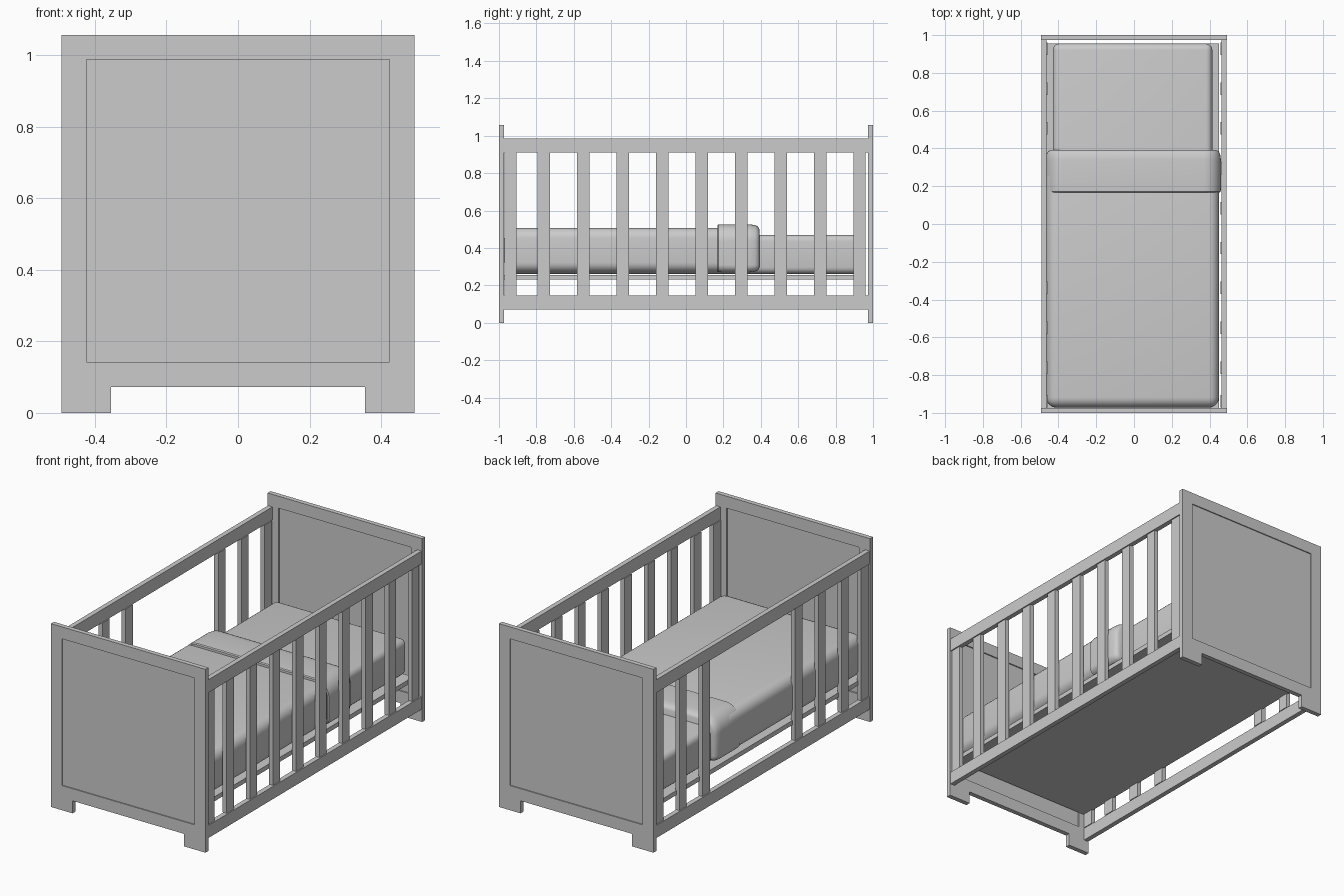
import bpy, bmesh, math

if "Cube" in bpy.data.objects:
    bpy.data.objects.remove(bpy.data.objects["Cube"])


def box(name, x0, x1, y0, y1, z0, z1, bevel=0.0, segs=5):
    bm = bmesh.new()
    bmesh.ops.create_cube(bm, size=1)
    for v in bm.verts:
        v.co = ((x0 + x1) / 2 + v.co.x * (x1 - x0),
                (y0 + y1) / 2 + v.co.y * (y1 - y0),
                (z0 + z1) / 2 + v.co.z * (z1 - z0))
    if bevel:
        bmesh.ops.bevel(bm, geom=bm.edges[:], offset=bevel, segments=segs,
                        profile=0.5, affect='EDGES')
    return finish(name, bm, bool(bevel))


def finish(name, bm, smooth):
    bmesh.ops.recalc_face_normals(bm, faces=bm.faces[:])
    me = bpy.data.meshes.new(name)
    bm.to_mesh(me)
    bm.free()
    ob = bpy.data.objects.new(name, me)
    bpy.context.collection.objects.link(ob)
    if smooth:
        bpy.ops.object.select_all(action='DESELECT')
        ob.select_set(True)
        bpy.context.view_layer.objects.active = ob
        bpy.ops.object.shade_smooth_by_angle(angle=math.radians(40))
    return ob


def span(a, b, s):
    return sorted((a * s, b * s))


W = 0.493          # half width
T = 0.973          # inner face of the end boards

# Head and foot ends: framed panel on two feet
for end, s in (("foot", -1), ("head", 1)):
    y = span(T, 1.0, s)
    box(f"{end}_top_board", -W, W, *y, 0.988, 1.057)
    box(f"{end}_bottom_board", -W, W, *y, 0.072, 0.142)
    box(f"{end}_panel", -0.423, 0.423, *span(0.98, 0.994, s), 0.142, 0.988)
    for side, k in (("left", -1), ("right", 1)):
        box(f"{end}_{side}_post", *span(0.423, W, k), *y, 0.142, 0.988)
        box(f"{end}_{side}_foot", *span(0.355, W, k), *y, 0.0, 0.072)

# Side rails and slats; the left side has an opening of three slats
slats = [-0.938] + [-0.76 + 0.211 * i for i in range(9)]
for side, k in (("left", -1), ("right", 1)):
    x = span(0.462, 0.49, k)
    box(f"{side}_top_rail", *x, -T, T, 0.91, 0.985)
    box(f"{side}_bottom_rail", *x, -T, T, 0.072, 0.145)
    for i, c in enumerate(slats):
        if side == "left" and i in (4, 5, 6):
            continue
        box(f"{side}_slat_{i}", *span(0.457, 0.483, k),
            c - 0.033, c + 0.033, 0.145, 0.91)

# Bed base, mattress and cover
box("bed_base", -0.465, 0.45, -T, 0.955, 0.23, 0.256)
box("mattress", -0.43, 0.415, -0.95, 0.955, 0.262, 0.47, 0.035)
box("duvet", -0.465, 0.45, -0.972, 0.30, 0.268, 0.507, 0.055, 6)


# Folded-over cover band: rounded section swept along y, softened at its ends
def ring(bm, y, inset, n=8):
    x0, x1, z0, z1 = -0.467 + inset, 0.46 - inset, 0.27 + inset, 0.526 - inset
    out = []
    for cx, cz, r, a0 in ((x1, z1, 0.09, 0), (x0, z1, 0.09, 90),
                          (x0, z0, 0.04, 180), (x1, z0, 0.04, 270)):
        r -= inset
        ox = cx - r if cx == x1 else cx + r
        oz = cz - r if cz == z1 else cz + r
        for i in range(n + 1):
            a = math.radians(a0 + 90 * i / n)
            out.append(bm.verts.new((ox + r * math.cos(a), y, oz + r * math.sin(a))))
    return out


bm = bmesh.new()
rings = [ring(bm, y, d) for y, d in ((0.168, 0.006), (0.173, 0.001), (0.19, 0),
                                     (0.34, 0), (0.37, 0.004),
                                     (0.385, 0.012), (0.392, 0.025))]
for a, b in zip(rings, rings[1:]):
    for i in range(len(a)):
        j = (i + 1) % len(a)
        bm.faces.new((a[i], a[j], b[j], b[i]))
bm.faces.new(rings[0])
bm.faces.new(rings[-1])
finish("duvet_fold", bm, True)
